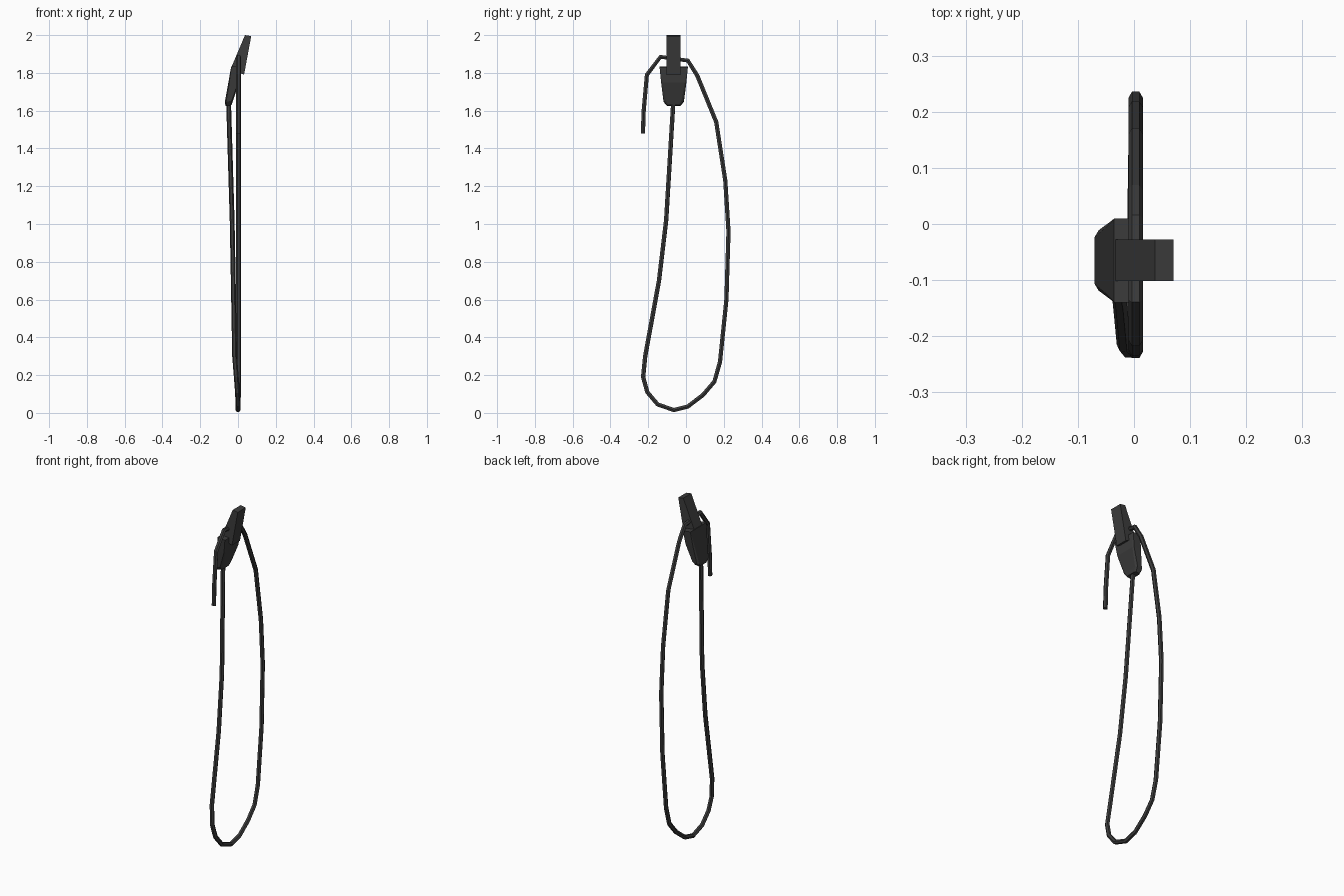
import bpy, bmesh

if "Cube" in bpy.data.objects:
    bpy.data.objects.remove(bpy.data.objects["Cube"])

dark = bpy.data.materials.new("dark_rubber")
dark.diffuse_color = (0.045, 0.045, 0.045, 1)
dark.use_nodes = True
dark.node_tree.nodes["Principled BSDF"].inputs["Base Color"].default_value = dark.diffuse_color


def loft(name, rings):
    """Closed solid through rings of equal point count."""
    bm = bmesh.new()
    loops = [[bm.verts.new(p) for p in r] for r in rings]
    for a, b in zip(loops, loops[1:]):
        for i in range(len(a)):
            j = (i + 1) % len(a)
            bm.faces.new((a[i], a[j], b[j], b[i]))
    bm.faces.new(loops[0])
    bm.faces.new(loops[-1])
    bmesh.ops.recalc_face_normals(bm, faces=bm.faces)
    me = bpy.data.meshes.new(name)
    bm.to_mesh(me)
    bm.free()
    me.materials.append(dark)
    ob = bpy.data.objects.new(name, me)
    bpy.context.collection.objects.link(ob)
    return ob


def tube(name, points, radius):
    """Six-sided low-poly tube along a polyline."""
    cu = bpy.data.curves.new(name, 'CURVE')
    cu.dimensions = '3D'
    cu.bevel_depth = radius
    cu.bevel_resolution = 1
    cu.use_fill_caps = True
    sp = cu.splines.new('POLY')
    sp.points.add(len(points) - 1)
    for p, co in zip(sp.points, points):
        p.co = (*co, 1)
    sp.use_smooth = False
    cu.materials.append(dark)
    ob = bpy.data.objects.new(name, cu)
    bpy.context.collection.objects.link(ob)
    return ob


YC = -0.065  # nozzle centre line


def oct_ring(x0, x1, w, z0, z1, chamfer):
    """Chamfered rectangle, tilted from z0 (at x0) to z1 (at x1)."""
    c = chamfer
    pts = [(x0, -w + c), (x0 + c * .6, -w), (x1 - c * .6, -w), (x1, -w + c),
           (x1, w - c), (x1 - c * .6, w), (x0 + c * .6, w), (x0, w - c)]
    return [(x, YC + y, z0 + (z1 - z0) * (x - x0) / (x1 - x0)) for x, y in pts]


# Hose: hanging loop, from the free end over the top and back up to the nozzle
tube("hose", [
    (0.003, -0.228, 1.48), (0.003, -0.224, 1.60), (0.003, -0.207, 1.79),
    (0.003, -0.135, 1.885), (0.003, 0.01, 1.865), (0.003, 0.06, 1.785),
    (0.003, 0.16, 1.54), (0.003, 0.208, 1.23), (0.003, 0.225, 0.96),
    (0.003, 0.214, 0.60), (0.003, 0.18, 0.27), (0.003, 0.15, 0.165),
    (0.002, 0.09, 0.095), (0.001, 0.01, 0.034), (0.0, -0.065, 0.015),
    (0.0, -0.15, 0.045), (-0.003, -0.205, 0.11), (-0.009, -0.227, 0.19),
    (-0.018, -0.216, 0.30), (-0.025, -0.143, 0.70), (-0.031, -0.105, 1.02),
    (-0.050, -0.067, 1.65)], 0.0128)

# Nozzle grip body: wide at the top, tapering to a collar at the hose
loft("nozzle_body", [
    oct_ring(-0.036, 0.014, 0.075, 1.835, 1.83, 0.002),
    oct_ring(-0.050, 0.006, 0.067, 1.755, 1.75, 0.008),
    oct_ring(-0.070, -0.026, 0.054, 1.645, 1.655, 0.012),
    oct_ring(-0.066, -0.034, 0.036, 1.625, 1.63, 0.008)])

# Spout: slanted flat bar rising out of the body
outline = [(0.037, 2.0), (0.070, 1.995), (0.032, 1.79), (0.008, 1.80),
           (-0.030, 1.80), (-0.035, 1.83)]
loft("nozzle_spout", [[(x, YC + s * 0.037, z) for x, z in outline] for s in (-1, 1)])
